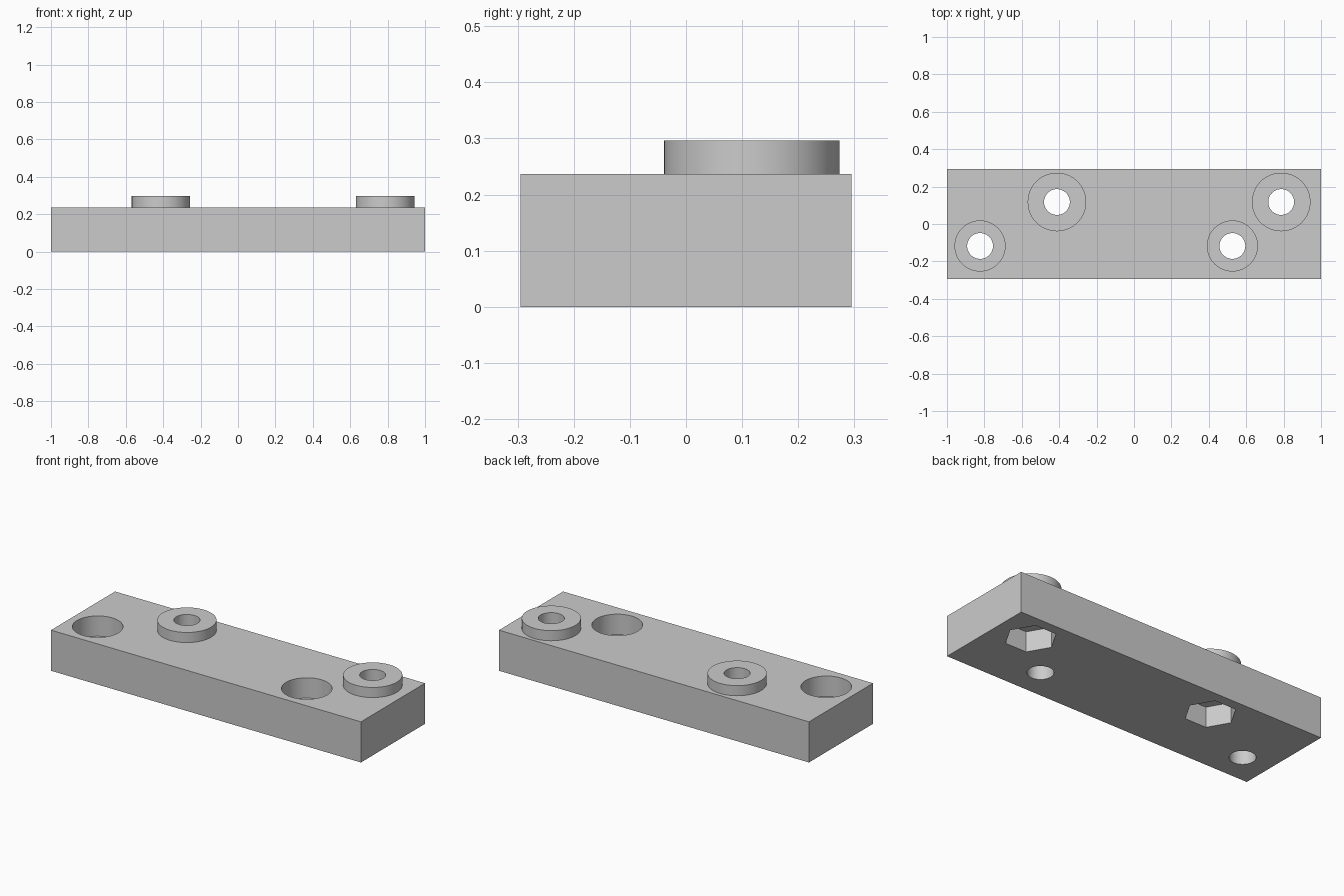
import bpy, bmesh, math

if "Cube" in bpy.data.objects:
    bpy.data.objects.remove(bpy.data.objects["Cube"], do_unlink=True)

LENGTH, WIDTH, THICK, TOP = 2.0, 0.59, 0.237, 0.296
MID = THICK / 2                 # depth of the counterbores and hex pockets
ROW_Y = 0.1175
HOLE_R, BORE_R, HEX_R, BOSS_R = 0.069, 0.134, 0.137, 0.1565
BOSS_X = (-0.412, 0.787)        # back row
BORE_X = (-0.823, 0.526)        # front row

grey = bpy.data.materials.new("plain grey")
grey.use_nodes = True
grey.diffuse_color = (0.6, 0.6, 0.6, 1)
grey.node_tree.nodes["Principled BSDF"].inputs["Base Color"].default_value = (0.6, 0.6, 0.6, 1)


def add_object(name, bm):
    mesh = bpy.data.meshes.new(name)
    bm.to_mesh(mesh)
    bm.free()
    obj = bpy.data.objects.new(name, mesh)
    obj.data.materials.append(grey)
    bpy.context.collection.objects.link(obj)
    return obj


def prism(name, x, y, z0, z1, radius, sides=64):
    """Upright prism with its first corner on the x axis."""
    bm = bmesh.new()
    ring = [bm.verts.new((x + radius * math.cos(a), y + radius * math.sin(a), z0))
            for a in (2 * math.pi * i / sides for i in range(sides))]
    base = bm.faces.new(ring)
    top = bmesh.ops.extrude_face_region(bm, geom=[base])["geom"]
    bmesh.ops.translate(bm, vec=(0, 0, z1 - z0),
                        verts=[v for v in top if isinstance(v, bmesh.types.BMVert)])
    bmesh.ops.recalc_face_normals(bm, faces=bm.faces)
    return add_object(name, bm)


def cut(target, cutter):
    """Subtract the cutter, then discard it."""
    bpy.ops.object.select_all(action="DESELECT")
    bpy.context.view_layer.objects.active = target
    target.select_set(True)
    mod = target.modifiers.new("cut", "BOOLEAN")
    mod.operation, mod.solver, mod.object = "DIFFERENCE", "EXACT", cutter
    bpy.ops.object.modifier_apply(modifier=mod.name)
    bpy.data.objects.remove(cutter, do_unlink=True)


def smooth(obj):
    bpy.ops.object.select_all(action="DESELECT")
    bpy.context.view_layer.objects.active = obj
    obj.select_set(True)
    bpy.ops.object.shade_smooth_by_angle(angle=math.radians(30))


# Plate
bm = bmesh.new()
bmesh.ops.create_cube(bm, size=1)
bmesh.ops.scale(bm, vec=(LENGTH, WIDTH, THICK), verts=bm.verts)
bmesh.ops.translate(bm, vec=(0, 0, MID), verts=bm.verts)
plate = add_object("base_plate", bm)

# Front row: through holes with round counterbores from above
for x in BORE_X:
    cut(plate, prism("drill", x, -ROW_Y, -0.1, 0.4, HOLE_R))
    cut(plate, prism("counterbore", x, -ROW_Y, MID, 0.4, BORE_R))

# Back row: through holes with hexagonal nut pockets from below, raised bosses on top
for side, x in zip(("right", "left"), BOSS_X):
    cut(plate, prism("drill", x, ROW_Y, -0.1, 0.4, HOLE_R))
    cut(plate, prism("nut_pocket", x, ROW_Y, -0.1, MID, HEX_R, 6))
    boss = prism("boss_" + side, x, ROW_Y, THICK, TOP, BOSS_R)
    cut(boss, prism("drill", x, ROW_Y, -0.1, 0.4, HOLE_R))
    smooth(boss)

smooth(plate)
